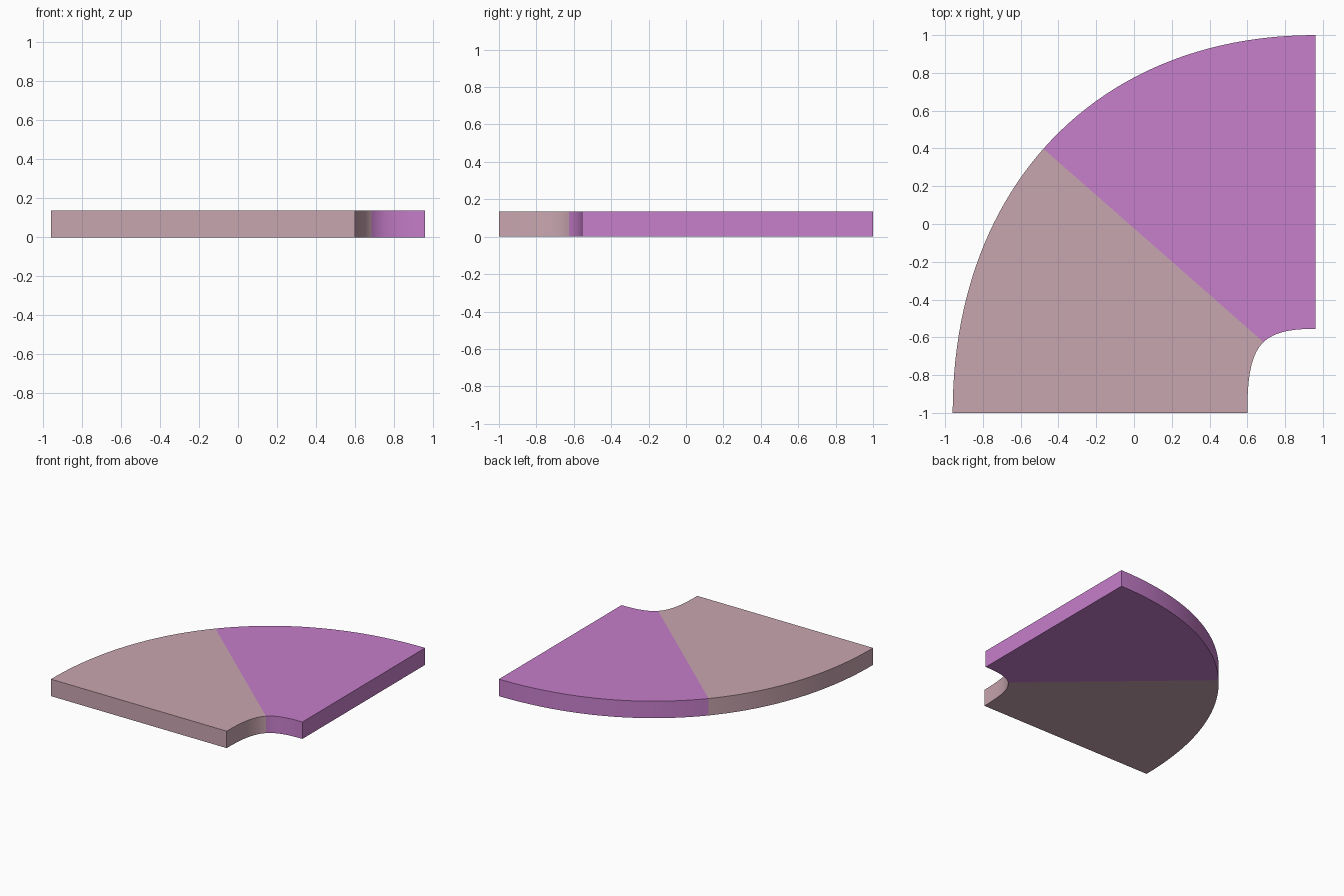
import bpy, bmesh, math

if "Cube" in bpy.data.objects:
    bpy.data.objects.remove(bpy.data.objects["Cube"])

HEIGHT = 0.136
HALF = 24                      # sections in each coloured half
CX, CY = 0.96, -1.0            # corner both curves bend around


def material(name, rgb):
    m = bpy.data.materials.new(name)
    m.diffuse_color = (*rgb, 1)
    m.use_nodes = True
    m.node_tree.nodes["Principled BSDF"].inputs["Base Color"].default_value = m.diffuse_color
    return m


def bend(rx, ry, k, t):
    """Point on a rounded quarter bend; k sets how full the corner is."""
    s = 1 - t
    x = s**3 + 3 * s * s * t + 3 * s * t * t * k
    y = 3 * s * s * t * k + 3 * s * t * t + t**3
    return CX - rx * x, CY + ry * y


def split_t(i, mid):
    """Curve parameter of section i, with the colour split at mid."""
    return mid * i / HALF if i <= HALF else mid + (1 - mid) * (i - HALF) / HALF


bm = bmesh.new()

# Cross-sections running from the front end to the right end
sections = []
for i in range(2 * HALF + 1):
    outer = bend(1.92, 2.0, 0.60, split_t(i, 0.476))
    inner = bend(0.36, 0.445, 0.81, split_t(i, 0.545))
    sections.append([bm.verts.new((*p, z)) for p, z in
                     ((outer, 0), (inner, 0), (inner, HEIGHT), (outer, HEIGHT))])

# Top, bottom and curved walls, coloured by half
for i, (a, b) in enumerate(zip(sections, sections[1:])):
    for j in range(4):
        n = (j + 1) % 4
        f = bm.faces.new((a[j], a[n], b[n], b[j]))
        f.material_index = int(i >= HALF)

# Straight end walls
bm.faces.new(sections[0])
bm.faces.new(sections[-1]).material_index = 1

bmesh.ops.recalc_face_normals(bm, faces=bm.faces)
mesh = bpy.data.meshes.new("curved_slab")
bm.to_mesh(mesh)
bm.free()
mesh.materials.append(material("dusty_pink", (0.584, 0.381, 0.434)))
mesh.materials.append(material("purple", (0.571, 0.209, 0.597)))

slab = bpy.data.objects.new("curved_slab", mesh)
bpy.context.collection.objects.link(slab)
bpy.context.view_layer.objects.active = slab
slab.select_set(True)
bpy.ops.object.shade_smooth_by_angle(angle=math.radians(30))
